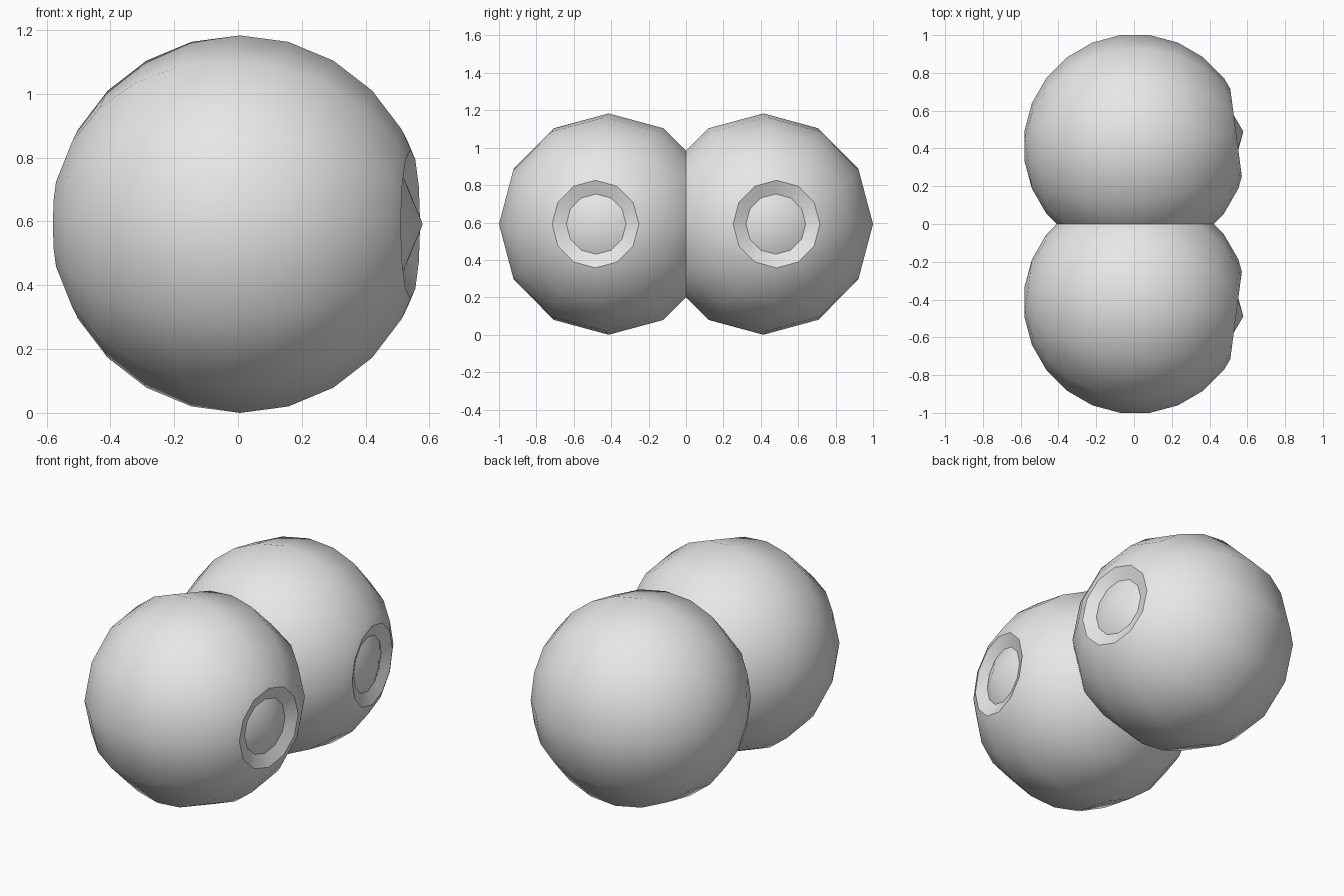
import bpy
import bmesh
from math import sin, cos, pi, radians
from mathutils import Matrix

cube = bpy.data.objects.get("Cube")
if cube:
    bpy.data.objects.remove(cube, do_unlink=True)

RADIUS = 0.5915
SIDES = 12
TILT = radians(7.5)

grey = bpy.data.materials.new("light_grey")
grey.use_nodes = True
colour = (0.8, 0.8, 0.8, 1)
grey.diffuse_color = colour
grey.node_tree.nodes["Principled BSDF"].inputs["Base Color"].default_value = colour


def make_eyeball(name, side):
    # Profile as (distance along axis, radius): cone tip, recess floor, rim, then sphere rings
    profile = [(0.578, 0), (0.51, 0.161), (0.539, 0.234)]
    for i in range(2, SIDES + 1):
        a = pi * i / SIDES
        profile.append((RADIUS * cos(a), RADIUS * sin(a)))

    # Lathe the profile around the gaze axis
    bm = bmesh.new()
    verts = [bm.verts.new((x, 0, r)) for x, r in profile]
    edges = [bm.edges.new(pair) for pair in zip(verts, verts[1:])]
    bmesh.ops.spin(bm, geom=verts + edges, cent=(0, 0, 0), axis=(1, 0, 0),
                   angle=2 * pi, steps=SIDES)
    bmesh.ops.remove_doubles(bm, verts=bm.verts, dist=0.001)
    bmesh.ops.recalc_face_normals(bm, faces=bm.faces)

    # Turn the gaze slightly outward and set in place
    place = Matrix.Translation((0.006, side * 0.4136, RADIUS))
    bm.transform(place @ Matrix.Rotation(side * TILT, 4, "Z"))
    mesh = bpy.data.meshes.new(name)
    bm.to_mesh(mesh)
    bm.free()
    mesh.materials.append(grey)

    obj = bpy.data.objects.new(name, mesh)
    bpy.context.collection.objects.link(obj)
    bpy.ops.object.select_all(action="DESELECT")
    obj.select_set(True)
    bpy.context.view_layer.objects.active = obj
    bpy.ops.object.shade_smooth_by_angle(angle=radians(38))


make_eyeball("front_eyeball", -1)
make_eyeball("back_eyeball", 1)
